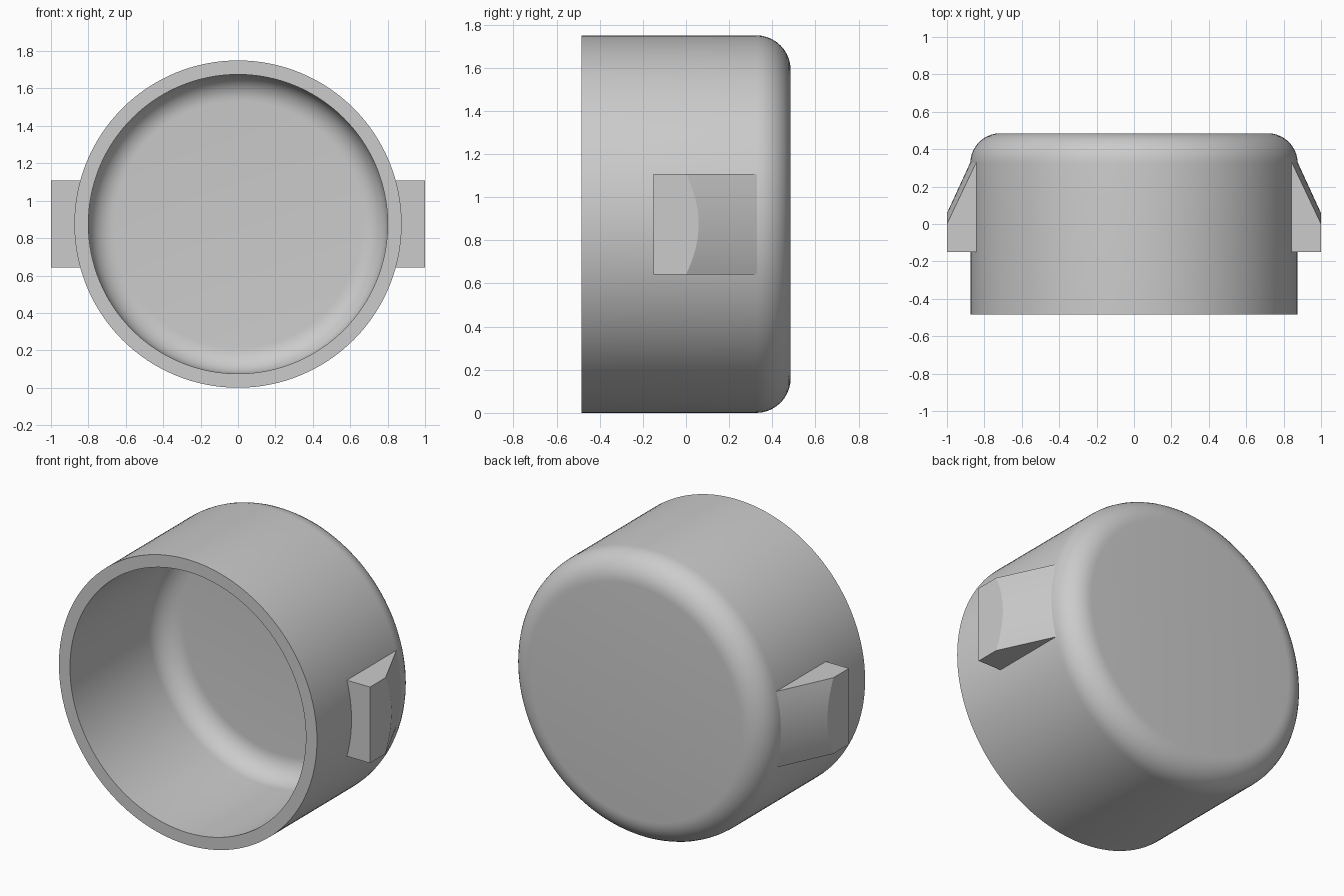
import bpy, bmesh
from math import sin, cos, pi, radians, sqrt
from mathutils import Vector

if "Cube" in bpy.data.objects:
    bpy.data.objects.remove(bpy.data.objects["Cube"])

R, R_IN, ZC = 0.875, 0.80, 0.875
Y_FRONT, Y_BACK, Y_FLOOR = -0.485, 0.485, 0.41
FILLET, FILLET_IN = 0.16, 0.14
SEGS, STEPS = 128, 10


def finish(name, bm):
    bmesh.ops.remove_doubles(bm, verts=bm.verts[:], dist=1e-5)
    bmesh.ops.recalc_face_normals(bm, faces=bm.faces[:])
    mesh = bpy.data.meshes.new(name)
    bm.to_mesh(mesh)
    bm.free()
    ob = bpy.data.objects.new(name, mesh)
    bpy.context.collection.objects.link(ob)
    bpy.ops.object.select_all(action='DESELECT')
    ob.select_set(True)
    bpy.context.view_layer.objects.active = ob
    bpy.ops.object.shade_smooth_by_angle(angle=radians(18))
    return ob


def corner(r, y, f):
    """Rounded wall-to-base corner as (radius, y) points, wall side first."""
    return [(r - f + f * cos(a), y - f + f * sin(a))
            for a in (pi / 2 * i / STEPS for i in range(STEPS + 1))]


# Hollow cup: outer wall, rim and inner wall turned around the y axis
inside = corner(R_IN, Y_FLOOR, FILLET_IN)[::-1]
outside = corner(R, Y_BACK, FILLET)
profile = inside + [(R_IN, Y_FRONT), (R, Y_FRONT)] + outside
bm = bmesh.new()
rings = [[bm.verts.new((r * cos(2 * pi * i / SEGS), y, ZC + r * sin(2 * pi * i / SEGS)))
          for i in range(SEGS)] for r, y in profile]
for a, b in zip(rings, rings[1:]):
    for i in range(SEGS):
        j = (i + 1) % SEGS
        bm.faces.new((a[i], a[j], b[j], b[i]))
bm.faces.new(rings[0])
bm.faces.new(rings[-1])
finish("cup_body", bm)

# Side clips: flat block whose rear is cut by a cone flaring from the wall
HALF, Y0, Y1, SLOPE, N = 0.233, -0.15, 0.33, 0.46, 16


def side_clip(name, side):
    bm = bmesh.new()
    rows = []
    for i in range(N + 1):
        z = HALF * (2 * i / N - 1)
        wall = sqrt(R * R - z * z)
        y_cut = Y1 - (sqrt(1 + z * z) - R) / SLOPE
        section = [(wall - 0.005, Y0), (1, Y0), (1, y_cut), (wall, Y1)]
        rows.append([bm.verts.new((side * x, y, ZC + z)) for x, y in section])
    for a, b in zip(rows, rows[1:]):
        for k in range(4):
            m = (k + 1) % 4
            bm.faces.new((a[k], a[m], b[m], b[k]))
    bm.faces.new(rows[0])
    bm.faces.new(rows[-1])
    finish(name, bm)


for name, side in (("right_clip", 1), ("left_clip", -1)):
    side_clip(name, side)
